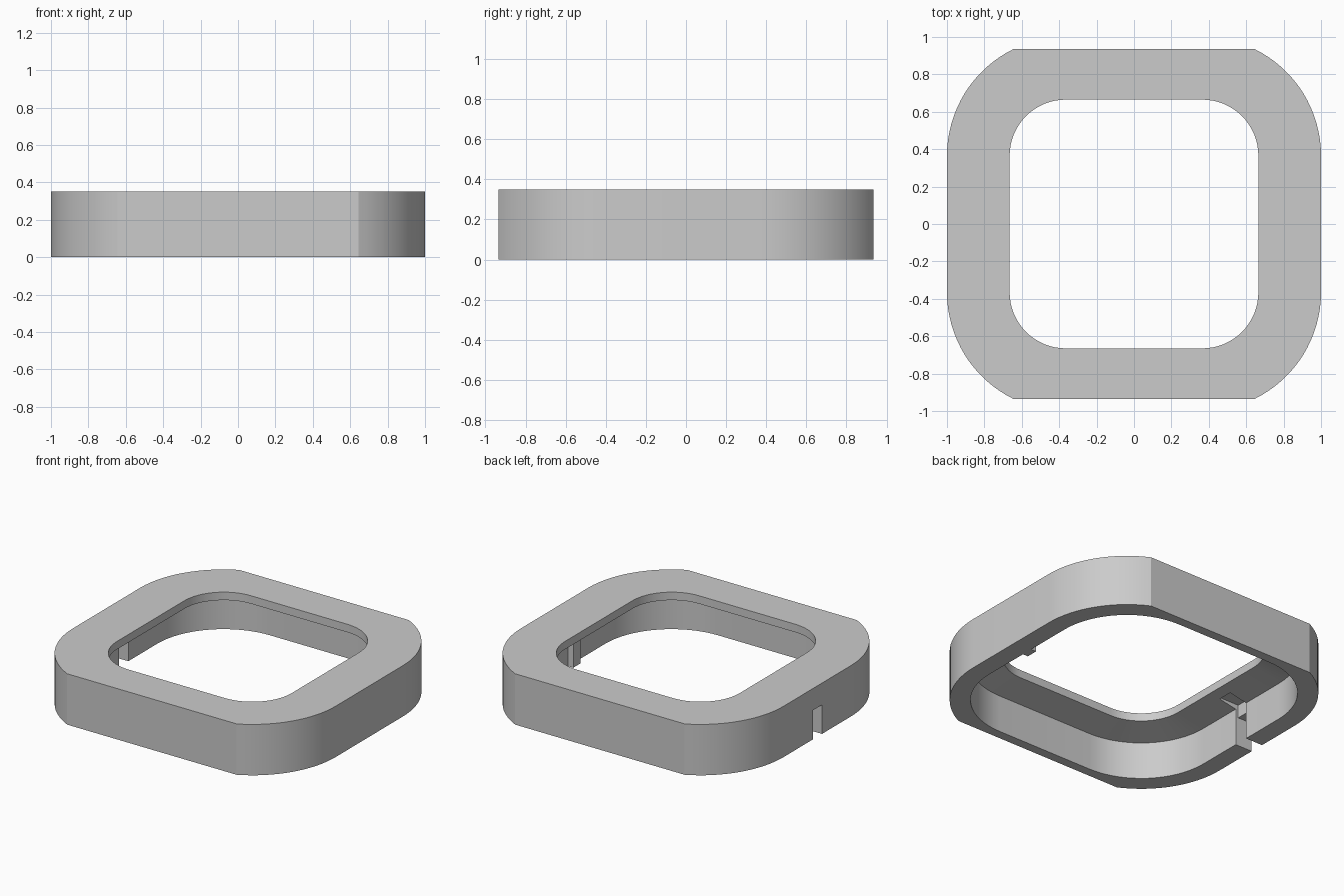
import bpy
import bmesh
from math import asin, cos, sin, pi, radians

if "Cube" in bpy.data.objects:
    bpy.data.objects.remove(bpy.data.objects["Cube"], do_unlink=True)

HEIGHT = 0.35
CORNER = 0.365      # centre of every corner arc
FLAT_Y = 0.935      # front and back are trimmed flat here
STEPS = 16

grey = bpy.data.materials.new("plain grey")
grey.use_nodes = True
grey.diffuse_color = (0.6, 0.6, 0.6, 1)
grey.node_tree.nodes["Principled BSDF"].inputs["Base Color"].default_value = (0.6, 0.6, 0.6, 1)


def outline(radius, limit=pi / 2):
    """Rounded square, counter-clockwise; each corner arc stops at the limit angle."""
    arc = [(CORNER + radius * cos(limit * i / STEPS),
            CORNER + radius * sin(limit * i / STEPS)) for i in range(STEPS + 1)]
    back = arc[::-1]
    return (arc + [(-x, y) for x, y in back]
            + [(-x, -y) for x, y in arc] + [(x, -y) for x, y in back])


def add_object(name, bm):
    bmesh.ops.recalc_face_normals(bm, faces=bm.faces)
    mesh = bpy.data.meshes.new(name)
    bm.to_mesh(mesh)
    bm.free()
    mesh.materials.append(grey)
    obj = bpy.data.objects.new(name, mesh)
    bpy.context.collection.objects.link(obj)
    return obj


def box(name, low, high):
    bm = bmesh.new()
    bmesh.ops.create_cube(bm, size=1)
    for v in bm.verts:
        v.co = [a if c < 0 else b for c, a, b in zip(v.co, low, high)]
    return add_object(name, bm)


# Frame: cross-section rings joined into one closed loop
outer = outline(0.635, asin((FLAT_Y - CORNER) / 0.635))
opening = outline(0.30)
cavity = outline(0.505)
section = [(outer, 0), (outer, HEIGHT), (opening, HEIGHT),
           (opening, 0.295), (cavity, 0.255), (cavity, 0)]
bm = bmesh.new()
rings = [[bm.verts.new((x, y, z)) for x, y in pts] for pts, z in section]
for a, b in zip(rings, rings[1:] + rings[:1]):
    for i in range(len(a)):
        j = (i + 1) % len(a)
        bm.faces.new((a[i], a[j], b[j], b[i]))
frame = add_object("frame", bm)

# Cable slot through the side wall, and its groove in the cavity roof
cutters = [box("slot_cutter", (-1.1, -0.05, -0.1), (-0.8, 0.05, 0.20)),
           box("groove_cutter", (-0.89, -0.05, 0.1), (-0.74, 0.05, 0.29))]
bpy.context.view_layer.objects.active = frame
for cutter in cutters:
    mod = frame.modifiers.new("cut", "BOOLEAN")
    mod.operation = "DIFFERENCE"
    mod.solver = "EXACT"
    mod.object = cutter
    bpy.ops.object.modifier_apply(modifier=mod.name)
    bpy.data.objects.remove(cutter, do_unlink=True)

# Small locating rib on the opposite inner wall
box("inner_rib", (0.83, -0.04, 0), (0.88, 0.04, 0.27))

bpy.ops.object.select_all(action="DESELECT")
frame.select_set(True)
bpy.ops.object.shade_smooth_by_angle(angle=radians(25))
